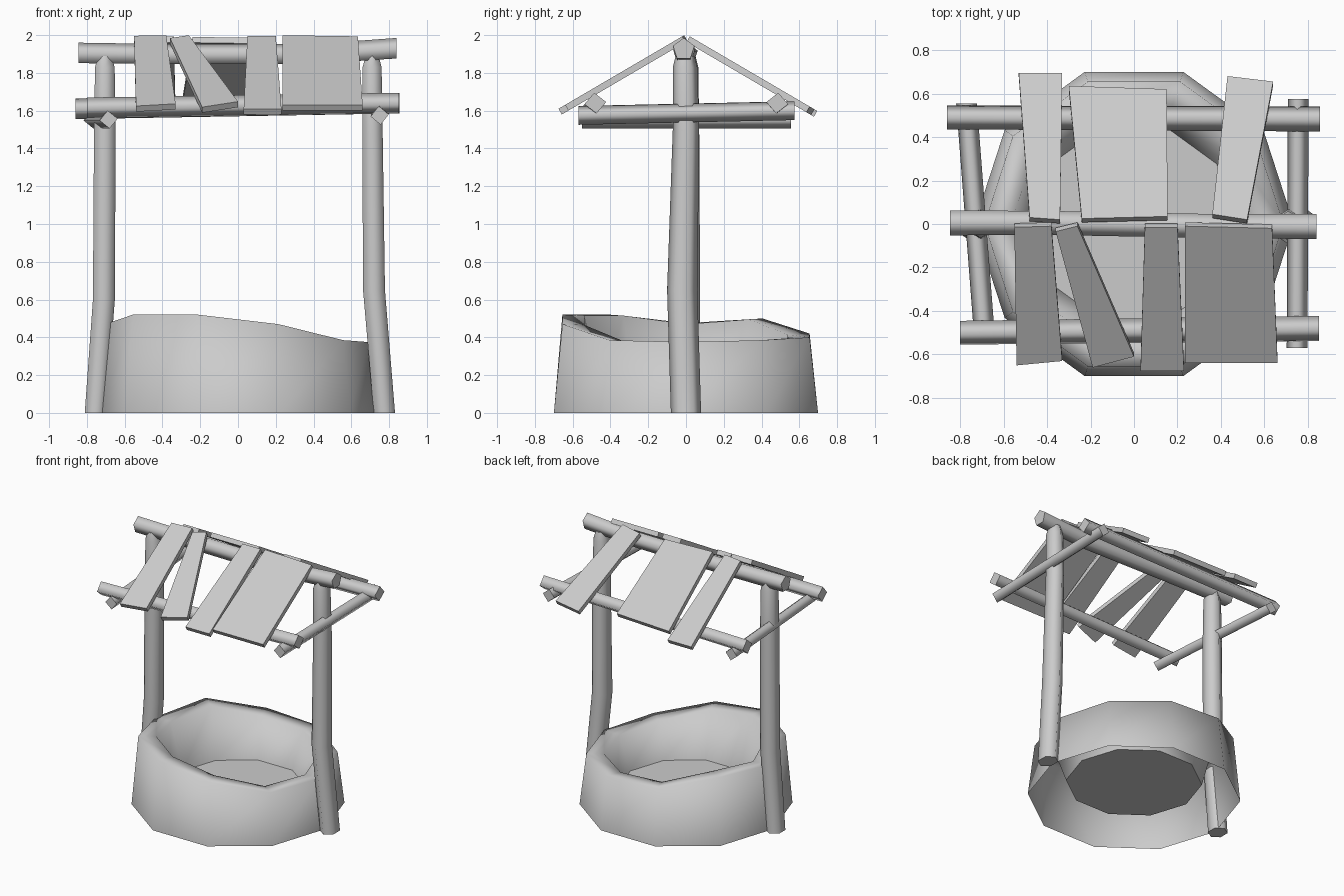
import bpy
import bmesh
from math import sin, cos, pi
from mathutils import Vector

cube = bpy.data.objects.get("Cube")
if cube:
    bpy.data.objects.remove(cube, do_unlink=True)

grey = bpy.data.materials.new("plain grey")
grey.use_nodes = True
grey.diffuse_color = (0.6, 0.6, 0.6, 1)
grey.node_tree.nodes["Principled BSDF"].inputs["Base Color"].default_value = (0.6, 0.6, 0.6, 1)


def finish(name, bm):
    bmesh.ops.recalc_face_normals(bm, faces=bm.faces)
    mesh = bpy.data.meshes.new(name)
    bm.to_mesh(mesh)
    bm.free()
    mesh.materials.append(grey)
    obj = bpy.data.objects.new(name, mesh)
    bpy.context.collection.objects.link(obj)
    return obj


def bridge(bm, a, b):
    """Smooth band of quads between two closed rings."""
    for i in range(len(a)):
        j = (i + 1) % len(a)
        bm.faces.new((a[i], a[j], b[j], b[i])).smooth = True


def log(name, axis, sides, phase, sections):
    """Rough log: rings across one axis; each section is (centre, half_u, half_v)."""
    u, v = {"x": ("y", "z"), "y": ("x", "z"), "z": ("x", "y")}[axis]
    bm = bmesh.new()
    rings = []
    for centre, ru, rv in sections:
        ring = []
        for i in range(sides):
            a = phase + 2 * pi * i / sides
            p = Vector(centre)
            setattr(p, u, getattr(p, u) + ru * cos(a))
            setattr(p, v, getattr(p, v) + rv * sin(a))
            ring.append(bm.verts.new(p))
        rings.append(ring)
    for a, b in zip(rings, rings[1:]):
        bridge(bm, a, b)
    bm.faces.new(rings[0])
    bm.faces.new(rings[-1])
    return finish(name, bm)


def plank(name, corners, thickness=0.035):
    """Tapered board lying on the roof slope, from four plan corners."""
    bm = bmesh.new()
    top = [Vector((x, y, 2.005 - 0.585 * abs(y))) for x, y in corners]
    normal = (top[1] - top[0]).cross(top[2] - top[0]).normalized()
    if normal.z < 0:
        normal.negate()
    upper = [bm.verts.new(p) for p in top]
    lower = [bm.verts.new(p - normal * thickness) for p in top]
    bm.faces.new(upper)
    bm.faces.new(lower)
    for i in range(4):
        j = (i + 1) % 4
        bm.faces.new((upper[i], upper[j], lower[j], lower[i]))
    return finish(name, bm)


# Ten-sided stone wall, open below, with an uneven rim and a raised floor
rim = [0.375, 0.385, 0.40, 0.42, 0.50, 0.475, 0.52, 0.52, 0.47, 0.385]
bm = bmesh.new()


def wall_ring(radius, heights):
    return [bm.verts.new((radius * cos(i * pi / 5), radius * sin(i * pi / 5), h))
            for i, h in enumerate(heights)]


rings = [wall_ring(0.735, [0] * 10), wall_ring(0.688, rim),
         wall_ring(0.565, [h - 0.005 for h in rim]), wall_ring(0.47, [0.12] * 10)]
for a, b in zip(rings, rings[1:]):
    bridge(bm, a, b)
bm.faces.new(rings[-1])
finish("well_wall", bm)

# Upright posts, slightly bent
log("left_post", "z", 6, pi / 6, [
    ((0.775, 0, 0), 0.065, 0.08), ((0.72, -0.02, 0.65), 0.067, 0.08),
    ((0.712, 0, 1.5), 0.062, 0.07), ((0.71, -0.005, 1.83), 0.058, 0.065),
    ((0.71, -0.005, 1.89), 0.04, 0.05)])
log("right_post", "z", 6, pi / 6, [
    ((-0.755, 0, 0), 0.065, 0.075), ((-0.71, 0, 0.6), 0.067, 0.075),
    ((-0.705, 0, 1.5), 0.066, 0.07), ((-0.705, 0, 1.83), 0.06, 0.065),
    ((-0.705, 0, 1.89), 0.04, 0.05)])

# Ridge beam
log("ridge_beam", "x", 5, pi / 2, [
    ((-0.845, 0.005, 1.90), 0.06, 0.06), ((-0.4, 0.005, 1.895), 0.058, 0.058),
    ((0.4, -0.01, 1.895), 0.058, 0.058), ((0.84, -0.012, 1.925), 0.06, 0.06)])

# Eave beams, square logs set on edge
log("front_eave_beam", "x", 4, 0.1, [
    ((-0.80, -0.50, 1.615), 0.055, 0.055), ((0.85, -0.48, 1.64), 0.058, 0.055)])
log("back_eave_beam", "x", 4, -0.1, [
    ((-0.86, 0.49, 1.61), 0.055, 0.055), ((0.855, 0.483, 1.64), 0.058, 0.055)])

# Cross beams tying the eaves to the posts
log("left_cross_beam", "y", 4, 0.1, [
    ((0.75, -0.57, 1.575), 0.048, 0.05), ((0.755, 0.575, 1.60), 0.048, 0.05)])
log("right_cross_beam", "y", 4, 0.1, [
    ((-0.685, -0.55, 1.553), 0.048, 0.048), ((-0.77, 0.555, 1.553), 0.048, 0.048)])

# Roof boards: two ridge corners, then two eave corners
planks = {
    "front_board_a": [(-0.55, -0.015), (-0.38, -0.01), (-0.33, -0.63), (-0.54, -0.65)],
    "front_board_b": [(-0.36, -0.035), (-0.26, -0.01), (0.0, -0.61), (-0.19, -0.66)],
    "front_board_c": [(0.05, -0.015), (0.20, -0.015), (0.23, -0.675), (0.03, -0.675)],
    "front_board_d": [(0.235, -0.01), (0.635, -0.02), (0.66, -0.64), (0.235, -0.64)],
    "back_board_a": [(-0.48, 0.03), (-0.34, 0.02), (-0.33, 0.695), (-0.53, 0.695)],
    "back_board_b": [(-0.24, 0.025), (0.155, 0.035), (0.15, 0.62), (-0.30, 0.635)],
    "back_board_c": [(0.36, 0.045), (0.52, 0.02), (0.64, 0.655), (0.43, 0.68)],
}
for name, corners in planks.items():
    plank(name, corners)
